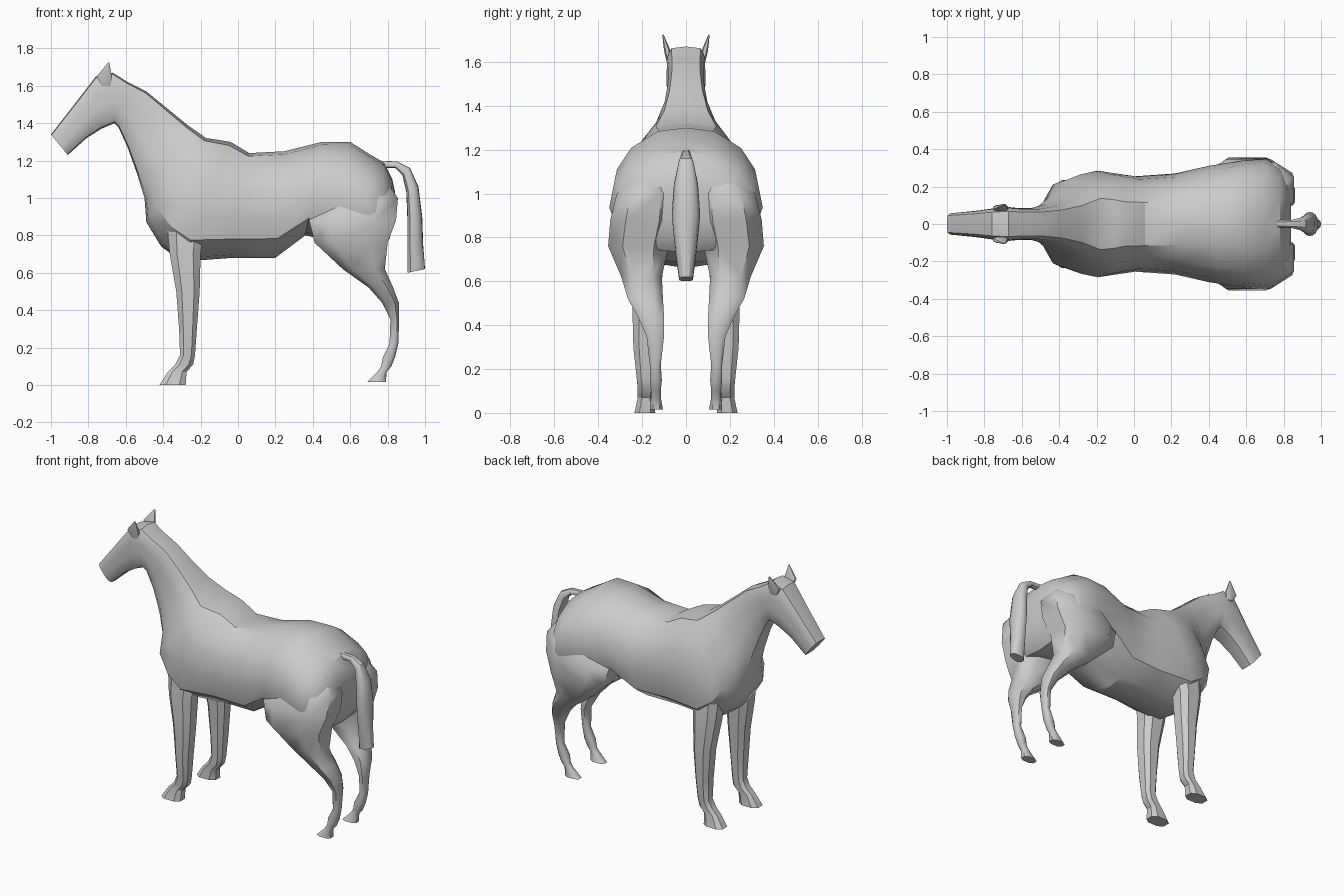
import bpy
import bmesh
import math

if "Cube" in bpy.data.objects:
    bpy.data.objects.remove(bpy.data.objects["Cube"], do_unlink=True)

grey = bpy.data.materials.new("plain grey")
grey.use_nodes = True
colour = (0.6, 0.6, 0.6, 1)
grey.diffuse_color = colour
grey.node_tree.nodes["Principled BSDF"].inputs["Base Color"].default_value = colour


def loft(name, rings, mirrored=False, angle=32):
    """Skin a list of equal closed rings, cap both ends and shade the result."""
    bm = bmesh.new()
    loops = [[bm.verts.new(point) for point in ring] for ring in rings]
    count = len(loops[0])
    for first, second in zip(loops, loops[1:]):
        for i in range(count):
            j = (i + 1) % count
            bm.faces.new((first[i], first[j], second[j], second[i]))
    bm.faces.new(loops[0])
    bm.faces.new(loops[-1])
    bmesh.ops.recalc_face_normals(bm, faces=bm.faces)
    mesh = bpy.data.meshes.new(name)
    bm.to_mesh(mesh)
    bm.free()
    mesh.materials.append(grey)
    obj = bpy.data.objects.new(name, mesh)
    bpy.context.collection.objects.link(obj)
    bpy.ops.object.select_all(action="DESELECT")
    obj.select_set(True)
    bpy.context.view_layer.objects.active = obj
    bpy.ops.object.shade_smooth_by_angle(angle=math.radians(angle))
    if mirrored:
        mirror = obj.modifiers.new("mirror", "MIRROR")
        mirror.use_axis = (False, True, False)
    return obj


# Cross-section profiles: distance down the chord, then round and boxy widths
DOWN = (0, .03, .17, .35, .6, .82, .97, 1)
ROUND = (0, .38, .74, .93, 1, .88, .42, 0)
BOXY = (0, .75, .94, .97, 1, .92, .65, 0)


def chord_ring(top_x, top_z, low_x, low_z, width, boxy):
    """Symmetric ring hung between a point on the back and one on the belly."""
    half = []
    for t, r, b in zip(DOWN, ROUND, BOXY):
        y = width * (r + (b - r) * boxy)
        half.append((top_x + (low_x - top_x) * t, y, top_z + (low_z - top_z) * t))
    other = [(x, -y, z) for x, y, z in half[-2:0:-1]]
    return half + other


def level_ring(z, x0, x1, y0, y1, corner=.24):
    """Horizontal eight-sided ring with cut corners."""
    dx, dy = (x1 - x0) * corner, (y1 - y0) * corner
    return [(x0 + dx, y0, z), (x1 - dx, y0, z), (x1, y0 + dy, z), (x1, y1 - dy, z),
            (x1 - dx, y1, z), (x0 + dx, y1, z), (x0, y1 - dy, z), (x0, y0 + dy, z)]


# Head, neck and trunk in one skin: back point, belly point, half width, boxiness
body = [
    (-1, 1.34, -.91, 1.23, .06, 1),
    (-.86, 1.52, -.81, 1.32, .072, 1),
    (-.76, 1.65, -.73, 1.37, .085, 1),
    (-.67, 1.67, -.66, 1.4, .09, 1),
    (-.59, 1.62, -.64, 1.38, .085, 1),
    (-.49, 1.57, -.59, 1.27, .085, 1),
    (-.38, 1.48, -.54, 1.13, .105, .9),
    (-.27, 1.39, -.5, 1, .155, .7),
    (-.17, 1.32, -.49, .87, .235, .55),
    (-.1, 1.31, -.41, .74, .265, .3),
    (-.04, 1.3, -.3, .66, .285, .1),
    (.06, 1.24, -.03, .68, .255, .2),
    (.25, 1.25, .2, .68, .27, .1),
    (.45, 1.3, .36, .8, .31, 0),
    (.6, 1.3, .55, .76, .338, 0),
    (.71, 1.23, .7, .74, .35, 0),
    (.78, 1.19, .77, .73, .315, .1),
    (.825, 1.1, .81, .78, .26, .3),
    (.84, 1.03, .83, .88, .14, .5),
]
loft("body", [chord_ring(*row) for row in body])

# Tail: outer edge, inner edge, half width, boxiness
tail = [
    (.75, 1.2, .77, 1.16, .02, .5),
    (.85, 1.195, .84, 1.16, .022, .5),
    (.92, 1.16, .88, 1.12, .035, .4),
    (.965, 1.06, .9, 1.03, .055, .2),
    (.985, .9, .905, .9, .065, 0),
    (.99, .75, .905, .75, .05, 0),
    (1, .62, .905, .6, .032, .2),
]
loft("tail", [chord_ring(*row) for row in tail])

# Front legs down to the hooves: height, then x and y extents
front_leg = [
    (.86, -.38, -.18, .1, .23),
    (.7, -.365, -.2, .1, .245),
    (.5, -.33, -.205, .12, .245),
    (.3, -.315, -.22, .13, .24),
    (.16, -.31, -.23, .14, .225),
    (.11, -.335, -.24, .14, .22),
    (.07, -.375, -.275, .145, .22),
    (0, -.42, -.28, .14, .235),
]
loft("front_legs", [level_ring(*row) for row in front_leg], True)

# Haunches and hind legs
hind_leg = [
    (1.08, .54, .8, .08, .24),
    (1, .48, .855, .05, .315),
    (.88, .38, .845, .05, .345),
    (.76, .41, .8, .08, .355),
    (.62, .56, .785, .11, .295),
    (.52, .7, .83, .105, .265),
    (.44, .77, .86, .1, .22),
    (.35, .815, .862, .1, .18),
    (.22, .81, .857, .115, .165),
    (.15, .775, .84, .11, .165),
    (.1, .765, .82, .115, .16),
    (.07, .745, .795, .115, .16),
    (.015, .69, .79, .105, .165),
]
loft("hind_legs", [level_ring(*row) for row in hind_leg], True, 50)

# Ears
ear = [
    (1.6, -.73, -.68, .065, .088),
    (1.65, -.755, -.675, .07, .1),
    (1.725, -.694, -.688, .102, .108),
]
loft("ears", [level_ring(*row) for row in ear], True)
